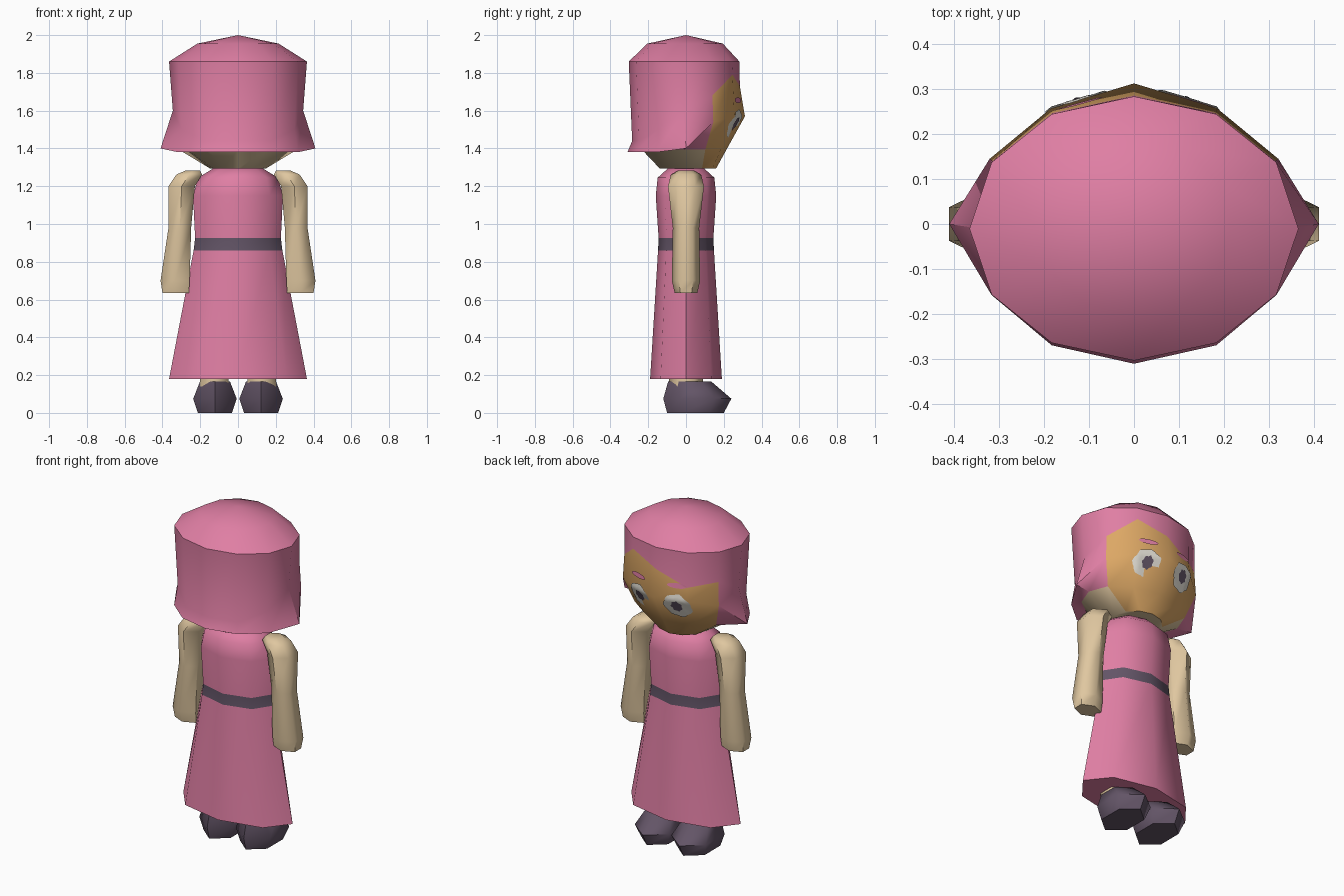
import bpy, bmesh, math
from mathutils import Vector
from mathutils.bvhtree import BVHTree

if "Cube" in bpy.data.objects:
    bpy.data.objects.remove(bpy.data.objects["Cube"])


def material(name, rgb):
    m = bpy.data.materials.new(name)
    m.diffuse_color = (*rgb, 1)
    m.use_nodes = True
    m.node_tree.nodes["Principled BSDF"].inputs["Base Color"].default_value = m.diffuse_color
    return m


PINK = material("pink", (0.74, 0.21, 0.37))
SKIN = material("skin", (0.74, 0.57, 0.35))
FACE = material("face_tan", (0.72, 0.39, 0.13))
DARK = material("dark_purple", (0.125, 0.09, 0.135))
WHITE = material("eye_white", (0.76, 0.73, 0.66))


def ring(n, z, rx, ry, cx=0, cy=0, turn=0):
    """Points of one elliptical cross-section."""
    return [(cx + rx * math.cos(turn + math.tau * k / n),
             cy + ry * math.sin(turn + math.tau * k / n), z) for k in range(n)]


def loft(name, rings, mats, rule=None, apex=None, angle=40):
    """Join rings from bottom to top; rule(row, column) picks the material."""
    bm = bmesh.new()
    rows = [[bm.verts.new(p) for p in r] for r in rings]
    n = len(rows[0])
    for r in range(len(rows) - 1):
        for k in range(n):
            j = (k + 1) % n
            f = bm.faces.new((rows[r][k], rows[r][j], rows[r + 1][j], rows[r + 1][k]))
            f.material_index = rule(r, k) if rule else 0
    bm.faces.new(rows[0][::-1]).material_index = rule(0, 0) if rule else 0
    if apex:
        tip = bm.verts.new(apex)
        for k in range(n):
            bm.faces.new((rows[-1][k], rows[-1][(k + 1) % n], tip))
    else:
        bm.faces.new(rows[-1])
    bmesh.ops.recalc_face_normals(bm, faces=bm.faces)
    return finish(name, bm, mats, angle)


def finish(name, bm, mats, angle=40):
    me = bpy.data.meshes.new(name)
    bm.to_mesh(me)
    bm.free()
    ob = bpy.data.objects.new(name, me)
    bpy.context.collection.objects.link(ob)
    for m in mats:
        me.materials.append(m)
    bpy.ops.object.select_all(action='DESELECT')
    ob.select_set(True)
    bpy.context.view_layer.objects.active = ob
    bpy.ops.object.shade_smooth_by_angle(angle=math.radians(angle))
    return ob


# Head: chin, skull edge, hair hem, hairline and crown in twelve columns
hem = ring(12, 1.38, 0.365, 0.305, cy=-0.005)
line = ring(12, 1.44, 0.345, 0.275, cy=-0.01)
hairline = {1: 1.68, 2: 1.79, 3: 1.73, 4: 1.65, 5: 1.68}   # side-parted fringe
for k, z in hairline.items():
    x, y, _ = ring(12, 0, 0.37, 0.305, cy=-0.008)[k]
    hem[k] = (x, y + (0.015 if k == 3 else 0), 1.54 if k in (1, 5) else 1.57)
    x, y, _ = ring(12, 0, 0.362, 0.29, cy=-0.005)[k]
    line[k] = (x, y, z)
for k, s in ((0, 1), (6, -1)):
    hem[k] = (0.41 * s, 0, 1.40)
    line[k] = (0.345 * s, -0.01, 1.60)
for k in (7, 11):
    line[k] = (line[k][0], line[k][1], 1.50)


def head_colour(row, col):
    if 1 <= col <= 4 and row < 3:
        return 2                        # face panel
    return 1 if row == 0 else 0         # skin under the hair


head = loft("head", [ring(12, 1.295, 0.15, 0.15, cy=0.01),
                     ring(12, 1.395, 0.315, 0.225, cy=-0.01),
                     hem, line,
                     ring(12, 1.86, 0.365, 0.293, cy=-0.01),
                     ring(12, 1.955, 0.215, 0.2, cy=-0.005)],
            [PINK, SKIN, FACE], head_colour, apex=(0, 0, 2.0))

# Eyes and brows: thin patches wrapped onto the face
tree = BVHTree.FromPolygons([v.co for v in head.data.vertices],
                            [p.vertices for p in head.data.polygons])


def patch(name, cx, cz, rx, rz, lift, mat, scallop=0.0):
    bm = bmesh.new()
    n, steps = 28, 5

    def place(x, z):
        hit, normal, _, _ = tree.ray_cast(Vector((x, 1, z)), Vector((0, -1, 0)))
        return bm.verts.new(hit + Vector((0, lift, 0)))

    loops = []
    for i in range(1, steps + 1):
        loop = []
        for k in range(n):
            a = math.tau * k / n
            r = i / steps * (1 + scallop * math.cos(7 * a))
            loop.append(place(cx + r * rx * math.cos(a), cz + r * rz * math.sin(a)))
        loops.append(loop)
    mid = place(cx, cz)
    for k in range(n):
        j = (k + 1) % n
        bm.faces.new((mid, loops[0][j], loops[0][k]))
        for a, b in zip(loops, loops[1:]):
            bm.faces.new((a[k], a[j], b[j], b[k]))
    bmesh.ops.recalc_face_normals(bm, faces=bm.faces)
    if sum(f.normal.y for f in bm.faces) < 0:
        bmesh.ops.reverse_faces(bm, faces=bm.faces)
    finish(name, bm, [mat])


for side, s in (("right", 1), ("left", -1)):
    patch(side + "_eye", 0.125 * s, 1.53, 0.075, 0.075, 0.005, WHITE, 0.05)
    patch(side + "_pupil", 0.123 * s, 1.53, 0.03, 0.034, 0.009, DARK, 0.1)
    patch(side + "_brow", 0.125 * s, 1.655, 0.055, 0.015, 0.005, PINK)

# Neck
loft("neck", [ring(8, 1.25, 0.09, 0.08), ring(8, 1.32, 0.09, 0.08)], [SKIN])

# Dress with a belt band
dress = [(0.18, 0.365, 0.19), (0.86, 0.235, 0.148), (0.925, 0.227, 0.145),
         (1.15, 0.238, 0.16), (1.245, 0.212, 0.15), (1.295, 0.13, 0.095)]
loft("dress", [ring(8, z, rx, ry) for z, rx, ry in dress], [PINK, DARK],
     lambda row, col: 1 if row == 1 else 0, angle=50)

# Arms, legs and shoes on both sides: (z, centre, half width, half depth)
arm = [(0.635, 0.33, 0.07, 0.06), (0.70, 0.333, 0.077, 0.075),
       (0.98, 0.308, 0.06, 0.07), (1.20, 0.298, 0.07, 0.095),
       (1.262, 0.258, 0.068, 0.08), (1.282, 0.24, 0.04, 0.045)]
shoe = [(0.0, 0.05, 0.09, 0.15), (0.075, 0.06, 0.115, 0.18),
        (0.165, 0.02, 0.08, 0.115)]
HALF = math.pi / 6
W = 1 / math.cos(HALF)
for side, s in (("right", 1), ("left", -1)):
    loft(side + "_arm", [ring(6, z, hx * W, hy, cx * s, 0, HALF)
                         for z, cx, hx, hy in arm], [SKIN], angle=62)
    loft(side + "_leg", [ring(6, z, 0.075 * W, 0.09, 0.125 * s, 0, HALF)
                         for z in (0.14, 0.30)], [SKIN], angle=62)
    loft(side + "_shoe", [ring(6, z, hx * W, hy, 0.122 * s, cy, HALF)
                          for z, cy, hx, hy in shoe], [DARK], angle=62)
